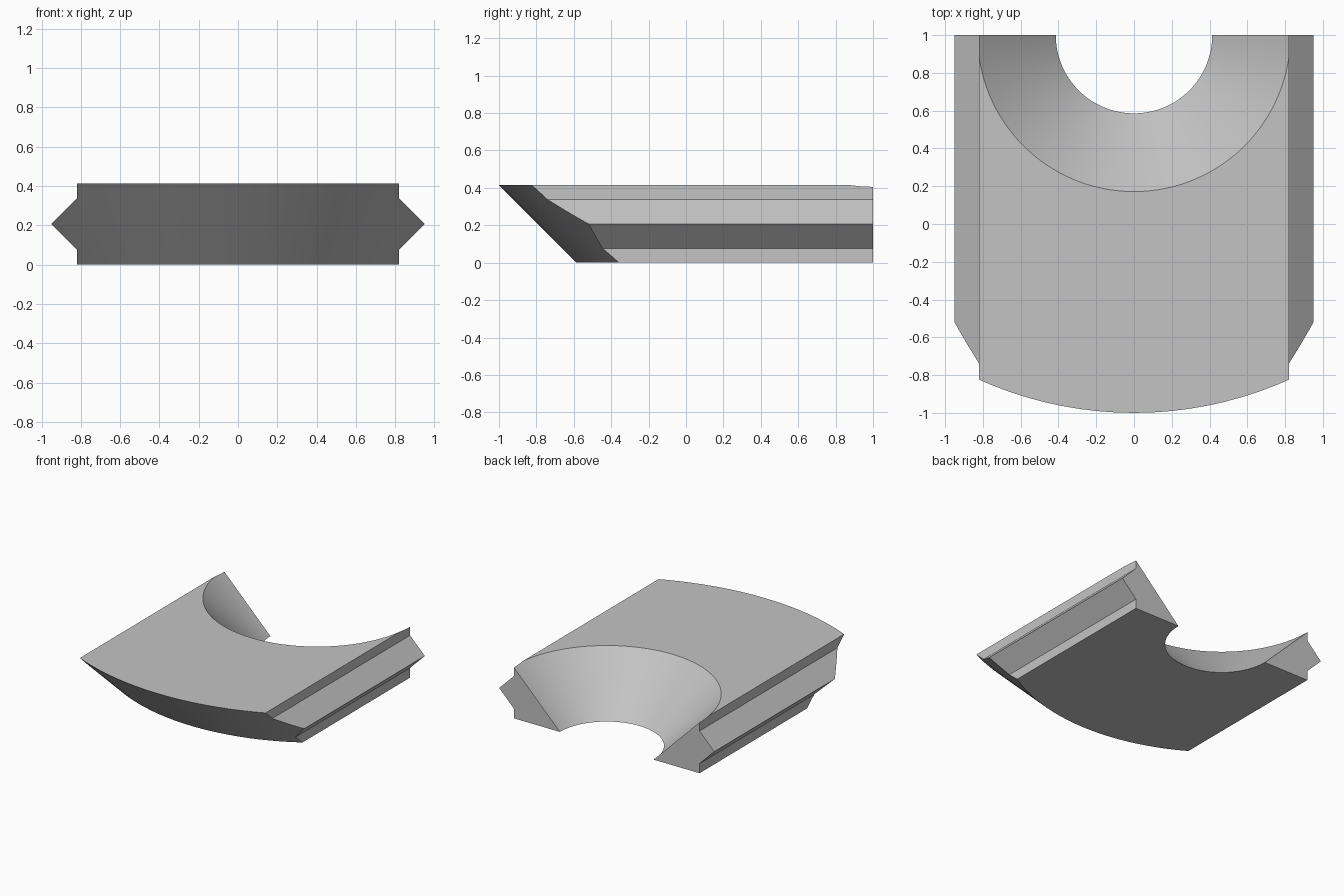
import bpy, bmesh, math

if "Cube" in bpy.data.objects:
    bpy.data.objects.remove(bpy.data.objects["Cube"], do_unlink=True)

HEIGHT = math.sqrt(2) - 1
HALF, TIP, RIDGE = 0.82, 0.95, 0.13
MID = HEIGHT / 2

grey = bpy.data.materials.new("plain grey")
grey.use_nodes = True
colour = (0.55, 0.55, 0.55, 1)
grey.diffuse_color = colour
grey.node_tree.nodes["Principled BSDF"].inputs["Base Color"].default_value = colour


def make_object(name, bm):
    bmesh.ops.recalc_face_normals(bm, faces=bm.faces)
    mesh = bpy.data.meshes.new(name)
    bm.to_mesh(mesh)
    bm.free()
    mesh.materials.append(grey)
    obj = bpy.data.objects.new(name, mesh)
    bpy.context.collection.objects.link(obj)
    return obj


def flared_cutter(name, radius, margin=0.1):
    """Cone widening upward at 45 degrees, with this radius at the ground."""
    bm = bmesh.new()
    bmesh.ops.create_cone(bm, cap_ends=True, segments=128,
                          radius1=radius - margin,
                          radius2=radius + HEIGHT + margin,
                          depth=HEIGHT + 2 * margin)
    bmesh.ops.translate(bm, verts=bm.verts, vec=(0, 1, MID))
    obj = make_object(name, bm)
    obj.hide_render = True
    return obj


# Slab with a pointed rail along each side
right_side = [(HALF, 0), (HALF, MID - RIDGE), (TIP, MID),
              (HALF, MID + RIDGE), (HALF, HEIGHT)]
profile = right_side + [(-x, z) for x, z in reversed(right_side)]
bm = bmesh.new()
face = bm.faces.new([bm.verts.new((x, 1, z)) for x, z in profile])
swept = bmesh.ops.extrude_face_region(bm, geom=[face])["geom"]
bmesh.ops.translate(bm, vec=(0, -2.3, 0),
                    verts=[v for v in swept if isinstance(v, bmesh.types.BMVert)])
slab = make_object("railed_slab", bm)

# Curved undercut front edge and flared half-round opening at the back
cutters = [(flared_cutter("front_edge_cutter", 2 - HEIGHT), "INTERSECT"),
           (flared_cutter("opening_cutter", HEIGHT), "DIFFERENCE")]
bpy.context.view_layer.objects.active = slab
for cutter, operation in cutters:
    mod = slab.modifiers.new(cutter.name, "BOOLEAN")
    mod.operation = operation
    mod.solver = "EXACT"
    mod.object = cutter
    bpy.ops.object.modifier_apply(modifier=mod.name)
    bpy.data.objects.remove(cutter, do_unlink=True)

# Smooth curved walls with sharp edges
bpy.ops.object.select_all(action="DESELECT")
slab.select_set(True)
bpy.ops.object.shade_smooth_by_angle(angle=math.radians(25))
